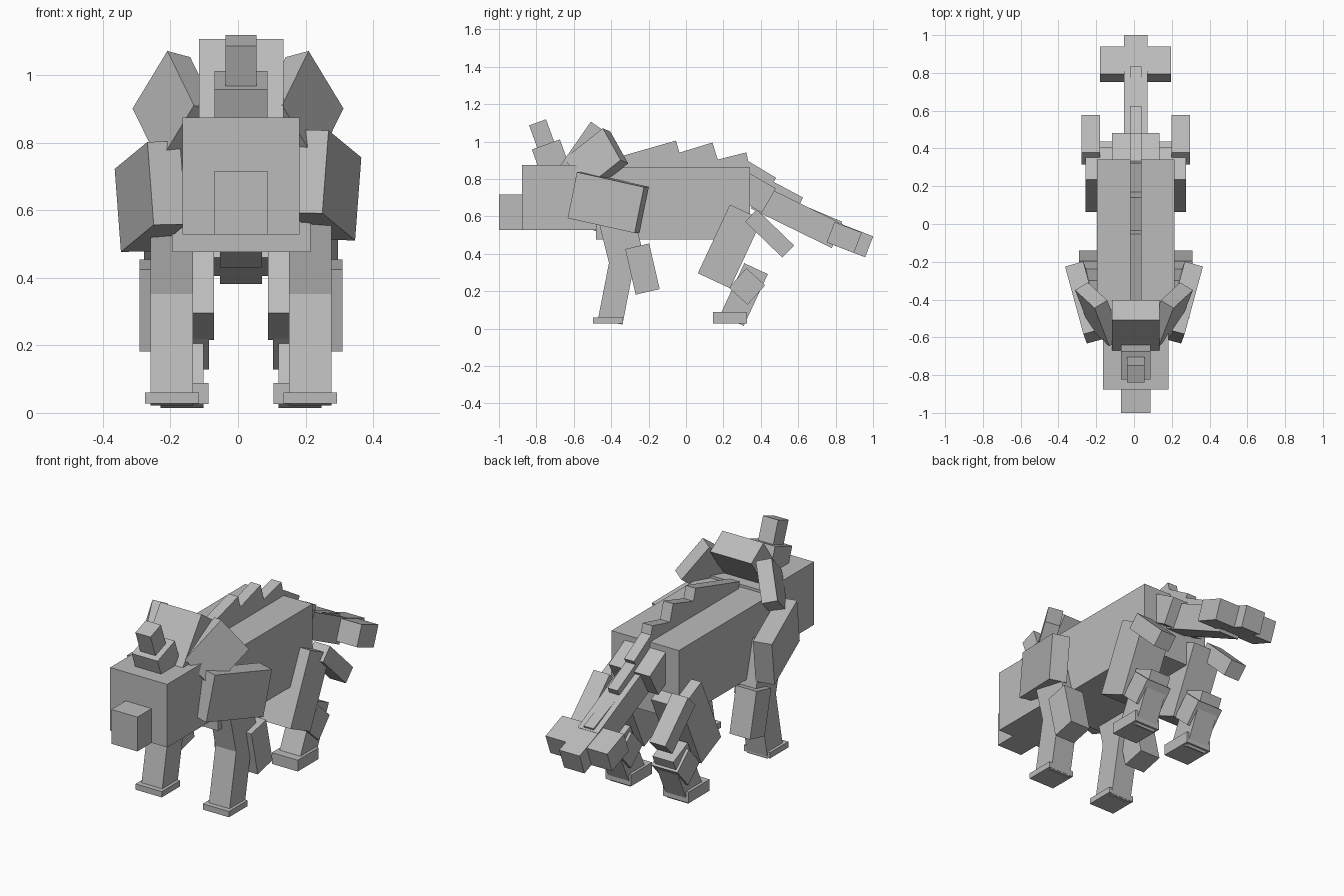
import bpy
import bmesh
from math import radians
from mathutils import Matrix, Vector

if "Cube" in bpy.data.objects:
    bpy.data.objects.remove(bpy.data.objects["Cube"], do_unlink=True)

grey = bpy.data.materials.new("plain_grey")
grey.use_nodes = True
GREY = (0.5, 0.5, 0.5, 1)
grey.diffuse_color = GREY
grey.node_tree.nodes["Principled BSDF"].inputs["Base Color"].default_value = GREY

MID = 0.009  # x of the body's centre line


def make_box(name, matrix):
    """Unit cube placed by a matrix, kept flat shaded."""
    bm = bmesh.new()
    bmesh.ops.create_cube(bm, size=1, matrix=matrix)
    bmesh.ops.recalc_face_normals(bm, faces=bm.faces)
    mesh = bpy.data.meshes.new(name)
    bm.to_mesh(mesh)
    bm.free()
    mesh.materials.append(grey)
    obj = bpy.data.objects.new(name, mesh)
    bpy.context.collection.objects.link(obj)
    return obj


def block(name, x, width, y, z, length, height, tilt=0):
    """Box tilted about the x axis; y, z give its centre."""
    m = Matrix.Translation((MID + x, y, z)) @ Matrix.Rotation(radians(tilt), 4, 'X')
    return make_box(name, m @ Matrix.Diagonal((width, length, height, 1)))


def pair(name, inner, outer, *rest):
    """The same block on both sides of the centre line."""
    for side, label in ((1, "left"), (-1, "right")):
        block(f"{label}_{name}", side * (inner + outer) / 2, outer - inner, *rest)


def slab_pair(name, corner, along, down, thickness, drop=0):
    """Slanted slabs: an outer corner, two edges, and thickness toward the body."""
    a, d = Vector(along), Vector(down)
    n = a.cross(d).normalized()
    d = n.cross(a).normalized() * d.length
    if n.x > 0:
        n = -n
    n *= thickness
    for side, label in ((1, "left"), (-1, "right")):
        m = Matrix((a, d, n)).transposed().to_4x4()
        m.translation = Vector(corner) + (a + d + n) / 2
        if side < 0:
            m = Matrix.Translation((0, 0, -drop)) @ Matrix.Scale(-1, 4, (1, 0, 0)) @ m
        make_box(f"{label}_{name}", m)


# Trunk and head
block("body", 0, 0.41, -0.069, 0.668, 0.822, 0.384)
block("rump", 0, 0.25, 0.348, 0.739, 0.22, 0.15, -30)
block("head", 0, 0.347, -0.663, 0.701, 0.427, 0.347)
block("snout", 0, 0.158, -0.92, 0.622, 0.16, 0.189)
block("horn_base", 0, 0.158, -0.722, 0.909, 0.159, 0.16, 20)
block("horn_tip", 0, 0.092, -0.768, 1.032, 0.096, 0.15, 20)
block("crest", 0, 0.25, -0.547, 0.938, 0.13, 0.32, -35)

# Plates along the back and tail: y, z, length, height, tilt
plates = [(-0.225, 0.878, 0.4, 0.15, 16), (0.02, 0.879, 0.3, 0.15, 17),
          (0.215, 0.853, 0.25, 0.12, 14), (0.364, 0.824, 0.22, 0.09, -31),
          (0.517, 0.73, 0.22, 0.05, -28), (0.705, 0.599, 0.26, 0.05, -23)]
for i, plate in enumerate(plates):
    block(f"back_plate_{i + 1}", 0, 0.06, *plate)

# Tail
block("tail", 0, 0.125, 0.594, 0.599, 0.48, 0.14, -26)
block("tail_crossbar", 0, 0.376, 0.846, 0.487, 0.156, 0.117, -21)
block("tail_tip", 0, 0.124, 0.886, 0.473, 0.2, 0.12, -21)

# Slanted ruffs beside the head, and shoulder guards
slab_pair("ruff", (0.209, -0.445, 1.071), (0.103, 0.095, -0.17),
          (-0.076, -0.2, -0.165), 0.081)
slab_pair("shoulder", (0.268, -0.583, 0.836), (0.097, 0.358, -0.08),
          (-0.018, -0.048, -0.246), 0.1, 0.034)

# Front legs
pair("front_upper_leg", 0.142, 0.268, -0.355, 0.516, 0.19, 0.3, 14)
pair("front_lower_leg", 0.142, 0.268, -0.369, 0.221, 0.134, 0.38, -11)
pair("front_foot", 0.125, 0.284, -0.417, 0.044, 0.16, 0.032)
pair("elbow_guard", 0.175, 0.3, -0.233, 0.318, 0.132, 0.25, 13)

# Rear legs
pair("thigh", 0.08, 0.267, 0.235, 0.439, 0.19, 0.405, -25)
pair("knee", 0.095, 0.253, 0.326, 0.225, 0.135, 0.14, -42)
pair("shin", 0.111, 0.238, 0.31, 0.182, 0.139, 0.305, -25)
pair("rear_foot", 0.096, 0.254, 0.235, 0.058, 0.182, 0.062)
pair("hip_guard", 0.19, 0.287, 0.447, 0.508, 0.277, 0.09, -44)
